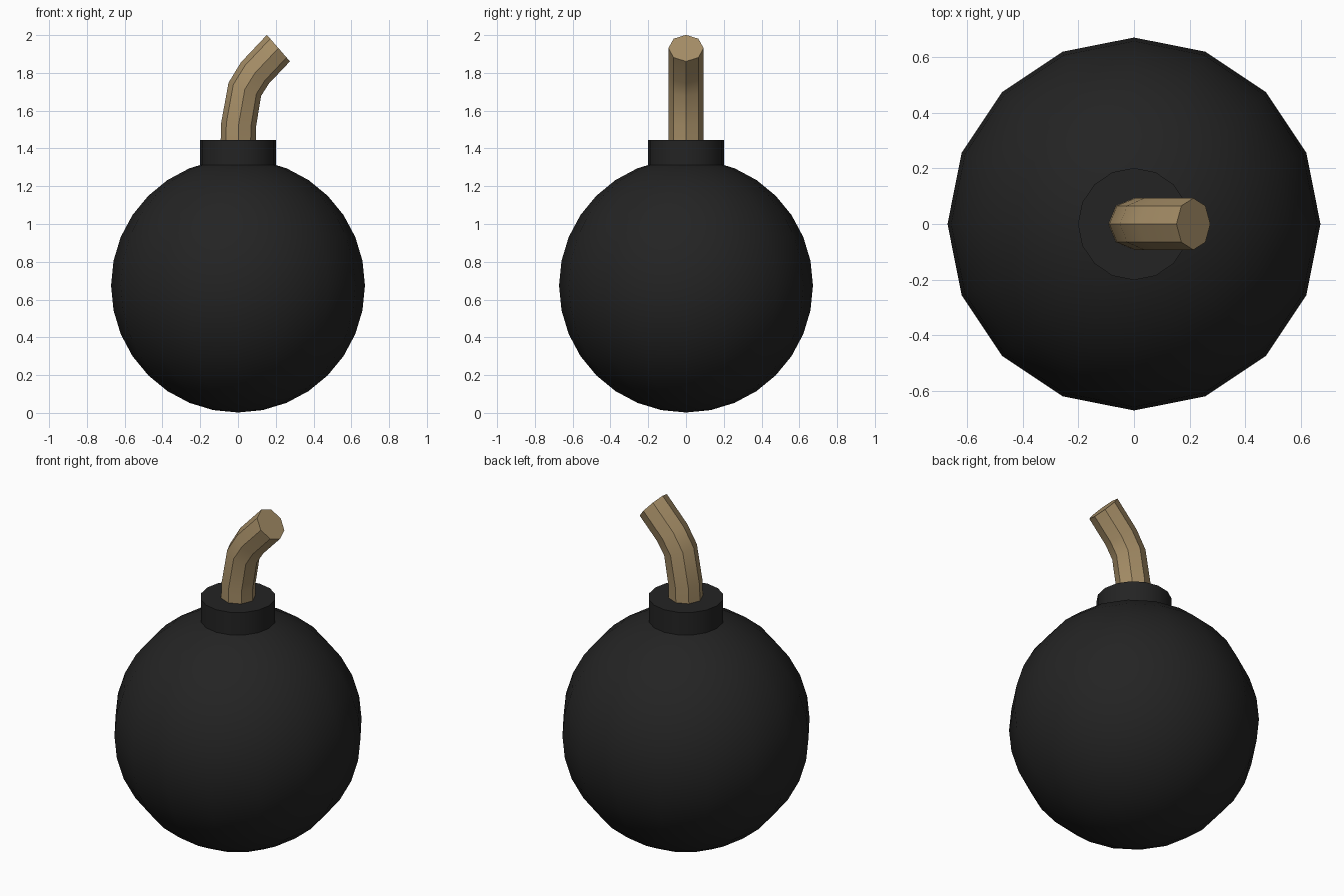
import bpy, bmesh, math
from mathutils import Vector

if "Cube" in bpy.data.objects:
    bpy.data.objects.remove(bpy.data.objects["Cube"])


def material(name, rgb):
    m = bpy.data.materials.new(name)
    m.diffuse_color = (*rgb, 1)
    m.use_nodes = True
    m.node_tree.nodes["Principled BSDF"].inputs["Base Color"].default_value = m.diffuse_color
    return m


black = material("charcoal black", (0.017, 0.017, 0.017))
tan = material("rope tan", (0.38, 0.27, 0.135))


def finish(ob, name, mat):
    ob.name = name
    ob.data.materials.append(mat)
    bpy.ops.object.select_all(action='DESELECT')
    ob.select_set(True)
    bpy.context.view_layer.objects.active = ob
    bpy.ops.object.shade_smooth_by_angle(angle=math.radians(30))


# Round body
bpy.ops.mesh.primitive_uv_sphere_add(segments=16, ring_count=16, radius=0.672,
                                     location=(0, 0, 0.674))
finish(bpy.context.object, "round_body", black)

# Neck collar
bpy.ops.mesh.primitive_cylinder_add(vertices=16, radius=0.202, depth=0.195,
                                    location=(0, 0, 1.3475))
finish(bpy.context.object, "neck_collar", black)

# Bent fuse: octagonal rings (x, z, tilt in degrees) along a bend towards +x
rings = [(0, 1.40, 0), (0.004, 1.53, 5), (0.036, 1.713, 22),
         (0.09, 1.80, 37), (0.214, 1.931, 49)]
bm = bmesh.new()
loops = []
for x, z, tilt in rings:
    t = math.radians(tilt)
    side = Vector((math.cos(t), 0, -math.sin(t)))
    loops.append([bm.verts.new(Vector((x, 0, z))
                               + side * (0.093 * math.cos(a))
                               + Vector((0, 0.093 * math.sin(a), 0)))
                  for a in (i * math.tau / 8 for i in range(8))])
for lo, hi in zip(loops, loops[1:]):
    for i in range(8):
        j = (i + 1) % 8
        bm.faces.new((lo[i], lo[j], hi[j], hi[i]))
bm.faces.new(loops[0][::-1])
bm.faces.new(loops[-1])
bmesh.ops.recalc_face_normals(bm, faces=bm.faces)
mesh = bpy.data.meshes.new("fuse")
bm.to_mesh(mesh)
bm.free()
fuse = bpy.data.objects.new("fuse", mesh)
bpy.context.collection.objects.link(fuse)
finish(fuse, "fuse", tan)
